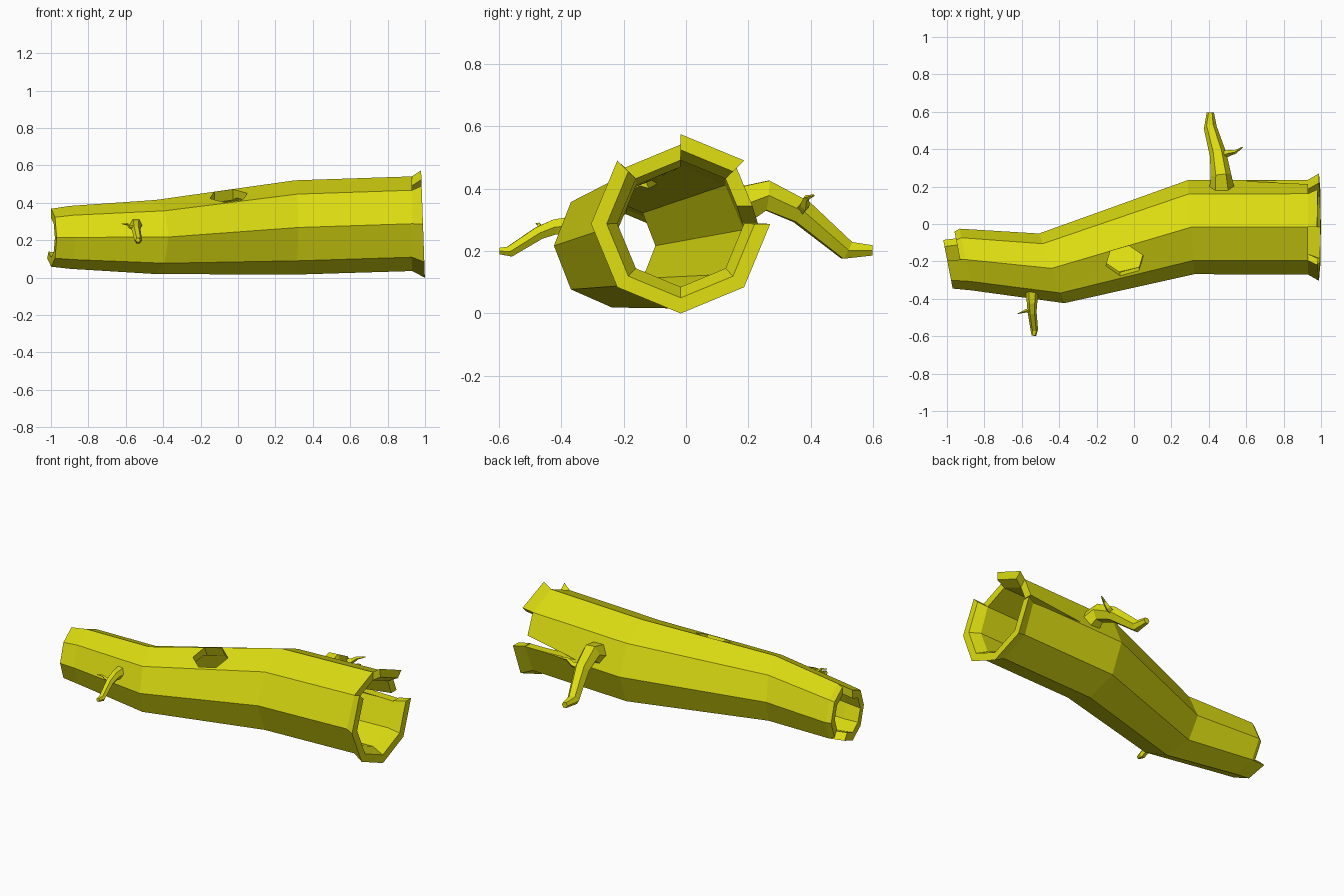
import bpy, bmesh, math
from mathutils import Vector

if "Cube" in bpy.data.objects:
    bpy.data.objects.remove(bpy.data.objects["Cube"])

bark = bpy.data.materials.new("mossy yellow")
bark.diffuse_color = (0.72, 0.72, 0.006, 1)
bark.use_nodes = True
bark.node_tree.nodes["Principled BSDF"].inputs["Base Color"].default_value = bark.diffuse_color
WALL = 0.05


def make(name, verts, faces):
    me = bpy.data.meshes.new(name)
    bm = bmesh.new()
    vs = [bm.verts.new(v) for v in verts]
    for f in faces:
        bm.faces.new([vs[i] for i in f])
    bmesh.ops.recalc_face_normals(bm, faces=bm.faces)
    bm.to_mesh(me)
    bm.free()
    me.materials.append(bark)
    ob = bpy.data.objects.new(name, me)
    bpy.context.collection.objects.link(ob)
    return ob


def ring(c, turn, r, lean=0.0):
    """Upright octagon, corner on top, going from the top towards +y."""
    t = math.radians(turn)
    u = Vector((-math.sin(t), math.cos(t), 0))
    pts = []
    for k in range(8):
        a = math.radians(90 - 45 * k)
        p = Vector(c) + u * r * math.cos(a) + Vector((0, 0, r * math.sin(a)))
        p.x -= lean * (p.z - c[2])
        pts.append(p)
    return pts


def cut(target, cutter):
    m = target.modifiers.new("cut", 'BOOLEAN')
    m.operation, m.solver, m.object = 'DIFFERENCE', 'EXACT', cutter
    cutter.hide_render = True
    cutter.hide_set(True)


# Hollow trunk: outer skin forward, inner skin back, joined at both ends
sections = [((-0.90, -0.190, 0.215), 11, 0.168),
            ((-0.44, -0.237, 0.217), 20, 0.198),
            ((0.305, -0.017, 0.268), 4, 0.252),
            ((0.93, -0.017, 0.288), 0, 0.253)]
loops = [ring(*s) for s in sections]
loops += [ring(c, t, r - WALL) for c, t, r in reversed(sections)]
verts = [p for l in loops for p in l]
n = len(loops)
faces = []
for i in range(n):
    j = (i + 1) % n
    for k in range(8):
        m = (k + 1) % 8
        faces.append((i * 8 + k, i * 8 + m, j * 8 + m, j * 8 + k))
trunk = make("trunk", verts, faces)

# Knot hole in the upper front facet
normal = Vector((0.0, -0.40, 0.92)).normalized()
side = Vector((1, 0.15, 0.12))
side = (side - normal * side.dot(normal)).normalized()
up = normal.cross(side)
centre = Vector((-0.05, -0.20, 0.445))
hv = []
for h in (-0.11, 0.1):
    for k in range(6):
        a = math.radians(60 * k + 8)
        hv.append(centre + normal * h + side * 0.105 * math.cos(a) + up * 0.088 * math.sin(a))
hole = make("knot_hole_cutter", hv, [tuple(range(6)), tuple(range(6, 12))] +
            [(k, (k + 1) % 6, (k + 1) % 6 + 6, k + 6) for k in range(6)])
cut(trunk, hole)

# Long crack at the back, opening towards the wide end
crack = make("crack_cutter",
             [(x, y, z) for y in (0.1, 0.35) for x, z in ((0.58, 0.29), (0.97, 0.283), (0.97, 0.35))],
             [(0, 1, 2), (3, 4, 5), (0, 1, 4, 3), (1, 2, 5, 4), (2, 0, 3, 5)])
cut(trunk, crack)


# Jagged bark pieces at both ends, one per facet
def plank(name, k, base, tip):
    m = (k + 1) % 8
    vs = []
    for c, t, r, lean in (base, tip):
        o, i = ring(c, t, r, lean), ring(c, t, r - WALL, lean)
        vs += [o[k], o[m], i[m], i[k]]
    make(name, vs, [(0, 1, 2, 3), (4, 5, 6, 7)] +
         [(a, (a + 1) % 4, (a + 1) % 4 + 4, a + 4) for a in range(4)])


for k in range(8):
    if k not in (1, 7):
        plank("wide_end_bark", k, sections[3] + (0.0,), ((0.989, -0.017, 0.287), 0, 0.287, 0.035))
    tip_x = -0.93 if k in (0, 1, 2) else -0.999
    plank("narrow_end_bark", k, sections[0] + (0.0,), ((tip_x, -0.193, 0.213), 11, 0.155, 0.0))


# Branches: tapering tubes along a path of (x, y, z, radius)
def branch(name, path, sides=6):
    vs, fs = [], []
    pts = [Vector(p[:3]) for p in path]
    for i, p in enumerate(pts):
        d = (pts[min(i + 1, len(pts) - 1)] - pts[max(i - 1, 0)]).normalized()
        u = d.cross(Vector((0, 0, 1))).normalized()
        w = u.cross(d)
        for k in range(sides):
            a = 2 * math.pi * k / sides
            vs.append(p + path[i][3] * (u * math.cos(a) + w * math.sin(a)))
    for i in range(len(path) - 1):
        for k in range(sides):
            m = (k + 1) % sides
            fs.append((i * sides + k, i * sides + m, (i + 1) * sides + m, (i + 1) * sides + k))
    fs += [tuple(range(sides)), tuple(range(len(vs) - sides, len(vs)))]
    make(name, vs, fs)


branch("back_branch", [(0.47, 0.175, 0.345, 0.07), (0.465, 0.26, 0.378, 0.055),
                       (0.45, 0.37, 0.325, 0.045), (0.408, 0.515, 0.202, 0.035),
                       (0.408, 0.597, 0.202, 0.019)])
branch("back_twig", [(0.45, 0.36, 0.325, 0.025), (0.51, 0.38, 0.345, 0.016),
                     (0.54, 0.385, 0.37, 0.010), (0.58, 0.41, 0.378, 0.003)], 4)
branch("front_branch", [(-0.545, -0.36, 0.28, 0.036), (-0.545, -0.42, 0.277, 0.028),
                        (-0.545, -0.47, 0.258, 0.024), (-0.533, -0.565, 0.198, 0.020),
                        (-0.535, -0.597, 0.200, 0.012)])
branch("front_twig", [(-0.55, -0.46, 0.262, 0.014), (-0.58, -0.465, 0.272, 0.009),
                      (-0.592, -0.47, 0.285, 0.006), (-0.622, -0.48, 0.288, 0.002)], 4)
